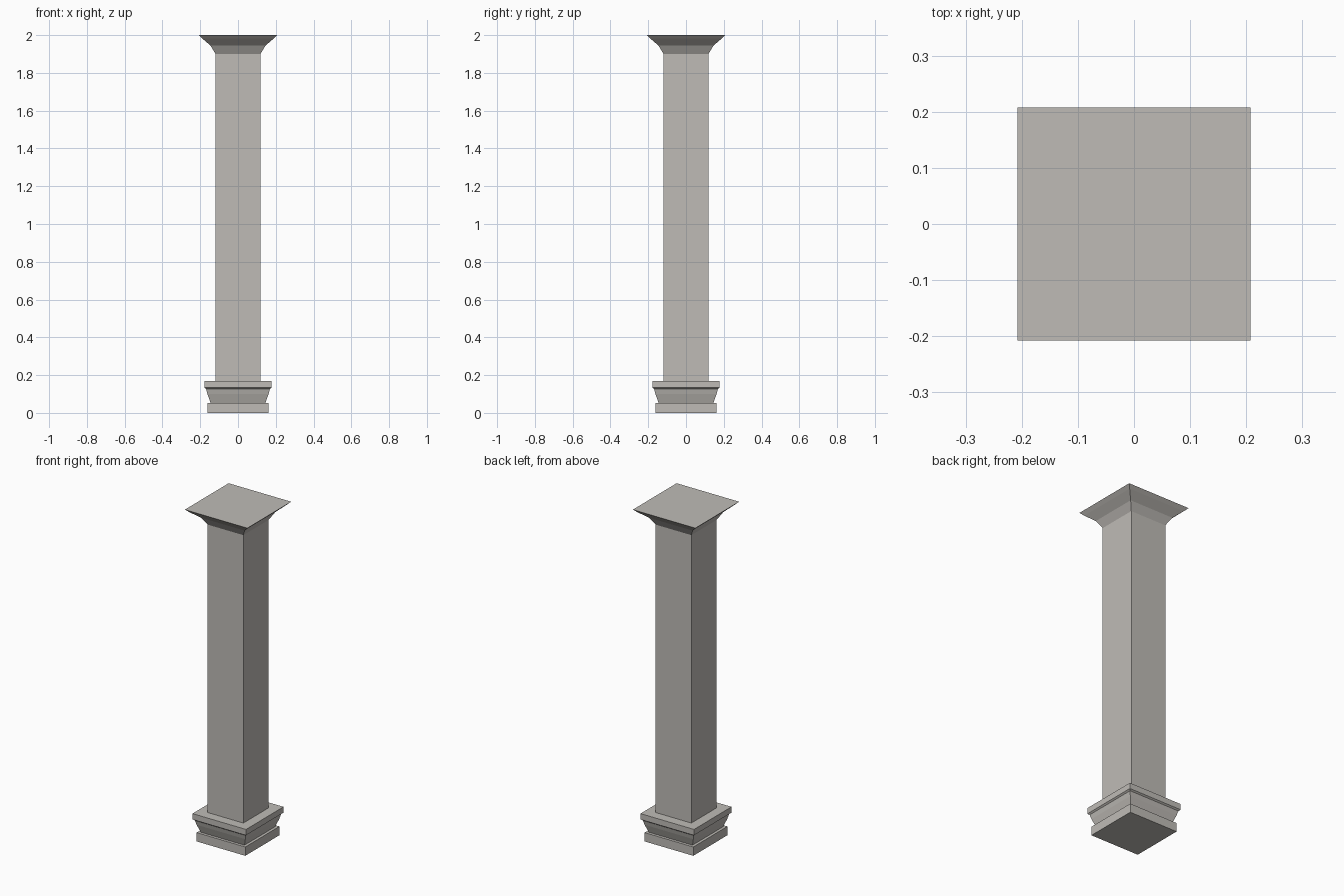
import bpy
import bmesh

cube = bpy.data.objects.get("Cube")
if cube:
    bpy.data.objects.remove(cube, do_unlink=True)

stone = bpy.data.materials.new("warm_grey_stone")
stone.use_nodes = True
colour = (0.52, 0.50, 0.47, 1)
stone.diffuse_color = colour
stone.node_tree.nodes["Principled BSDF"].inputs["Base Color"].default_value = colour


def square_loft(name, profile):
    """Stack square rings given as (half width, height), closed at both ends."""
    bm = bmesh.new()
    rings = [[bm.verts.new((sx * h, sy * h, z))
              for sx, sy in ((-1, -1), (1, -1), (1, 1), (-1, 1))]
             for h, z in profile]
    for low, high in zip(rings, rings[1:]):
        for i in range(4):
            j = (i + 1) % 4
            bm.faces.new((low[i], low[j], high[j], high[i]))
    bm.faces.new(rings[0][::-1])
    bm.faces.new(rings[-1])
    mesh = bpy.data.meshes.new(name)
    bm.to_mesh(mesh)
    bm.free()
    mesh.materials.append(stone)
    obj = bpy.data.objects.new(name, mesh)
    bpy.context.collection.objects.link(obj)
    return obj


# Base: plinth, flared moulding and projecting slab
square_loft("plinth", [(0.162, 0), (0.162, 0.053)])
square_loft("base_moulding", [(0.145, 0.053), (0.162, 0.1), (0.169, 0.127)])
square_loft("base_slab", [(0.169, 0.127), (0.178, 0.134), (0.178, 0.169)])

# Shaft
square_loft("shaft", [(0.119, 0.169), (0.119, 1.9)])

# Flared capital
square_loft("capital", [(0.119, 1.9), (0.146, 1.945), (0.189, 1.982), (0.208, 2)])
